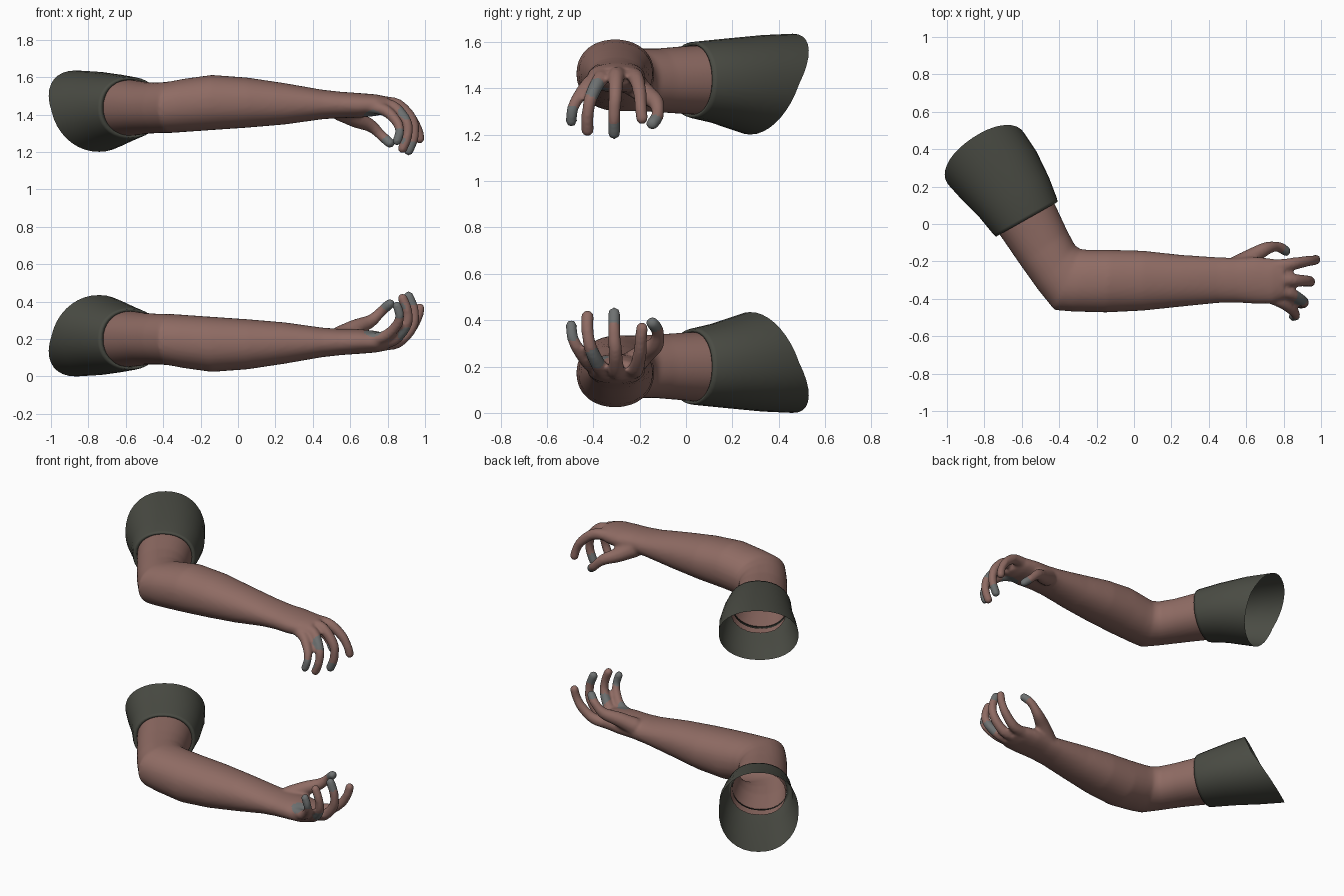
import bpy, bmesh, math
from mathutils import Vector, Matrix

if "Cube" in bpy.data.objects:
    bpy.data.objects.remove(bpy.data.objects["Cube"])

HEIGHT = 1.636      # the lower arm is the upper arm mirrored in z
N = 36


def material(name, rgb):
    m = bpy.data.materials.new(name)
    m.diffuse_color = (*rgb, 1)
    m.use_nodes = True
    m.node_tree.nodes["Principled BSDF"].inputs["Base Color"].default_value = m.diffuse_color
    return m


SKIN = material("brown skin", (0.275, 0.148, 0.126))
GREY = material("grey stain", (0.155, 0.165, 0.165))
CLOTH = material("dark olive cloth", (0.068, 0.071, 0.057))


def ring(bm, left, right, lo, hi, up=0.0, down=0.0, power=0.93):
    """Upright oval between two plan points; up/down lean its top/bottom along the arm."""
    l, r = Vector((*left, 0)), Vector((*right, 0))
    w = (r - l) / 2
    axis = Vector((-w.y, w.x, 0)).normalized()
    mid = (l + r) / 2 + Vector((0, 0, (lo + hi) / 2))
    verts = []
    for i in range(N):
        t = math.tau * i / N
        c, s = (math.copysign(abs(f(t)) ** power, f(t)) for f in (math.cos, math.sin))
        lean = s * (up if s > 0 else down)
        verts.append(bm.verts.new(mid + w * c + axis * lean + Vector((0, 0, s * (hi - lo) / 2))))
    return verts


def loft(bm, rings):
    for a, b in zip(rings, rings[1:]):
        for i in range(N):
            j = (i + 1) % N
            bm.faces.new((a[i], a[j], b[j], b[i]))


def catmull(pts, t):
    i = min(int(t), len(pts) - 2)
    u = t - i
    p = [Vector(pts[max(0, min(len(pts) - 1, k))]) for k in (i - 1, i, i + 1, i + 2)]
    return 0.5 * (2 * p[1] + (p[2] - p[0]) * u + (2 * p[0] - 5 * p[1] + 4 * p[2] - p[3]) * u * u
                  + (3 * p[1] - p[0] - 3 * p[2] + p[3]) * u ** 3)


def add_pair(name, mesh):
    """Upper object plus its mirrored lower twin, both smooth."""
    twin = mesh.copy()
    twin.transform(Matrix.Translation((0, 0, HEIGHT)) @ Matrix.Scale(-1, 4, (0, 0, 1)))
    twin.flip_normals()
    for prefix, me in (("upper_", mesh), ("lower_", twin)):
        for p in me.polygons:
            p.use_smooth = True
        bpy.context.collection.objects.link(bpy.data.objects.new(prefix + name, me))


# Forearm, elbow and palm: outer plan point, inner plan point, bottom, top
SECTIONS = [
    ((-0.78, 0.045), (-0.475, 0.21), 1.285, 1.585),
    ((-0.72, -0.055), (-0.425, 0.11), 1.287, 1.585),
    ((-0.61, -0.215), (-0.355, -0.04), 1.298, 1.572),
    ((-0.51, -0.355), (-0.315, -0.115), 1.302, 1.572),
    ((-0.425, -0.46), (-0.285, -0.135), 1.302, 1.578),
    ((-0.33, -0.468), (-0.24, -0.138), 1.307, 1.592),
    ((-0.15, -0.473), (-0.13, -0.138), 1.317, 1.612),
    ((0.05, -0.463), (0.05, -0.143), 1.33, 1.598),
    ((0.25, -0.442), (0.25, -0.165), 1.347, 1.568),
    ((0.45, -0.422), (0.45, -0.178), 1.375, 1.533),
    ((0.55, -0.42), (0.55, -0.182), 1.382, 1.522),
    ((0.65, -0.427), (0.65, -0.175), 1.383, 1.515),
    ((0.74, -0.425), (0.74, -0.185), 1.393, 1.508),
    ((0.80, -0.40), (0.80, -0.20), 1.41, 1.495),
]
bm = bmesh.new()
rings = [ring(bm, *s) for s in SECTIONS]
loft(bm, rings)
bm.faces.new(rings[0])
bm.faces.new(rings[-1])
bmesh.ops.recalc_face_normals(bm, faces=bm.faces[:])

# Fingers and thumb: path, base radius, tip radius
DIGITS = [
    ([(0.74, -0.23, 1.455), (0.84, -0.215, 1.445), (0.92, -0.20, 1.385),
      (0.96, -0.195, 1.32), (0.972, -0.19, 1.27)], 0.040, 0.028),
    ([(0.74, -0.29, 1.46), (0.85, -0.30, 1.452), (0.93, -0.305, 1.37),
      (0.94, -0.31, 1.285), (0.912, -0.31, 1.208)], 0.040, 0.029),
    ([(0.73, -0.345, 1.455), (0.83, -0.37, 1.44), (0.90, -0.41, 1.36),
      (0.905, -0.425, 1.285), (0.88, -0.425, 1.218)], 0.039, 0.028),
    ([(0.71, -0.385, 1.44), (0.79, -0.42, 1.42), (0.85, -0.465, 1.36),
      (0.865, -0.49, 1.31), (0.85, -0.495, 1.258)], 0.037, 0.026),
    ([(0.55, -0.225, 1.42), (0.63, -0.175, 1.375), (0.71, -0.13, 1.34),
      (0.77, -0.122, 1.285), (0.812, -0.145, 1.248)], 0.058, 0.029),
]
for path, r0, r1 in DIGITS:
    for k in range(33):
        f = k / 32
        rad = r0 + (r1 - r0) * min(1, f * 1.5)
        bmesh.ops.create_icosphere(bm, subdivisions=2, radius=rad,
                                   matrix=Matrix.Translation(catmull(path, f * 4)))

# Fuse everything into one smooth skin
raw = bpy.data.meshes.new("arm_raw")
bm.to_mesh(raw)
bm.free()
tmp = bpy.data.objects.new("arm_raw", raw)
bpy.context.collection.objects.link(tmp)
rem = tmp.modifiers.new("fuse", 'REMESH')
rem.mode = 'VOXEL'
rem.voxel_size = 0.01
smo = tmp.modifiers.new("soften", 'SMOOTH')
smo.factor = 0.5
smo.iterations = 8
dg = bpy.context.evaluated_depsgraph_get()
arm = bpy.data.meshes.new_from_object(tmp.evaluated_get(dg))
bpy.data.objects.remove(tmp)

# Open the upper end, then stain parts of the fingers and palm
STAINS = [((0.855, -0.495, 1.27), 0.06), ((0.895, -0.39, 1.40), 0.05), ((0.92, -0.31, 1.215), 0.05),
          ((0.81, -0.145, 1.24), 0.048), ((0.73, -0.39, 1.375), 0.06)]
arm.materials.clear()
arm.materials.append(SKIN)
arm.materials.append(GREY)
bm = bmesh.new()
bm.from_mesh(arm)
end, along = Vector((-0.6275, 0.1275, 1.435)), Vector((-0.476, 0.88, 0))
bmesh.ops.delete(bm, geom=[f for f in bm.faces if (f.calc_center_median() - end).dot(along) > -0.02],
                 context='FACES')
for f in bm.faces:
    c = f.calc_center_median()
    f.material_index = int(any((c - Vector(p)).length < r for p, r in STAINS))
bm.to_mesh(arm)
bm.free()
add_pair("arm", arm)

# Sleeve: turned-in cuff, flaring tube, slanted open end
bm = bmesh.new()
loft(bm, [
    ring(bm, (-0.745, -0.015), (-0.455, 0.15), 1.295, 1.575),
    ring(bm, (-0.72, -0.055), (-0.425, 0.112), 1.288, 1.587),
    ring(bm, (-0.738, -0.068), (-0.408, 0.118), 1.275, 1.598),
    ring(bm, (-0.752, -0.055), (-0.412, 0.137), 1.27, 1.602),
    ring(bm, (-0.83, 0.04), (-0.455, 0.25), 1.25, 1.615, 0.03, 0.02),
    ring(bm, (-0.925, 0.135), (-0.52, 0.385), 1.222, 1.63, 0.08, 0.055),
    ring(bm, (-0.997, 0.215), (-0.588, 0.488), 1.201, 1.636, 0.13, 0.09),
])
bmesh.ops.recalc_face_normals(bm, faces=bm.faces[:])
sleeve = bpy.data.meshes.new("sleeve")
bm.to_mesh(sleeve)
bm.free()
sleeve.materials.append(CLOTH)
add_pair("sleeve", sleeve)
